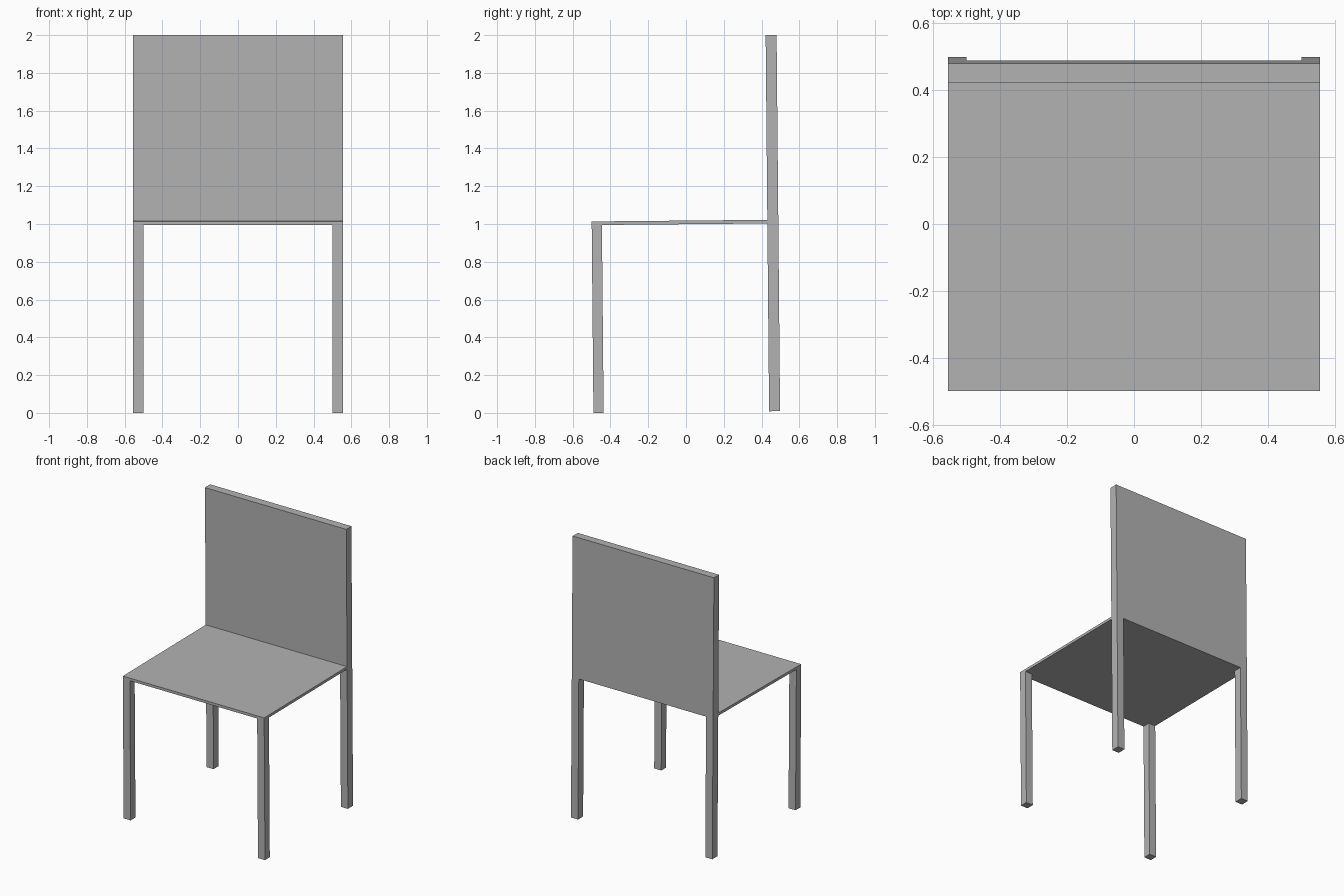
import bpy
from mathutils import Matrix

cube = bpy.data.objects.get("Cube")
if cube:
    bpy.data.objects.remove(cube, do_unlink=True)

# One plain grey for the whole chair
grey = bpy.data.materials.new("grey")
grey.use_nodes = True
colour = (0.45, 0.45, 0.45, 1)
grey.diffuse_color = colour
grey.node_tree.nodes["Principled BSDF"].inputs["Base Color"].default_value = colour

# Main dimensions; the whole chair leans back very slightly
LEAN = Matrix.Rotation(0.0092, 4, "X")
HALF, INNER = 0.555, 0.5
FRONT, FRONT_IN = -0.49, -0.436
BACK_IN, BACK = 0.44, 0.498
FLOOR, UNDER, SEAT, TOP = 0.0045, 0.999, 1.018, 1.996


def box(name, low, high):
    """Box between two corners, tilted with the chair."""
    bpy.ops.mesh.primitive_cube_add(size=1)
    ob = bpy.context.object
    ob.name = ob.data.name = name
    centre = [(a + b) / 2 for a, b in zip(low, high)]
    size = [b - a for a, b in zip(low, high)]
    ob.data.transform(LEAN @ Matrix.Translation(centre) @ Matrix.Diagonal((*size, 1)))
    ob.data.materials.append(grey)
    return ob


# Seat slab and backrest panel
box("seat", (-HALF, FRONT, UNDER), (HALF, BACK_IN, SEAT))
box("backrest", (-HALF, BACK_IN, UNDER), (HALF, BACK, TOP))

# Four square legs
for side, x0, x1 in (("left", INNER, HALF), ("right", -HALF, -INNER)):
    box(f"front_leg_{side}", (x0, FRONT, FLOOR), (x1, FRONT_IN, UNDER))
    box(f"back_leg_{side}", (x0, BACK_IN, FLOOR), (x1, BACK, UNDER))
